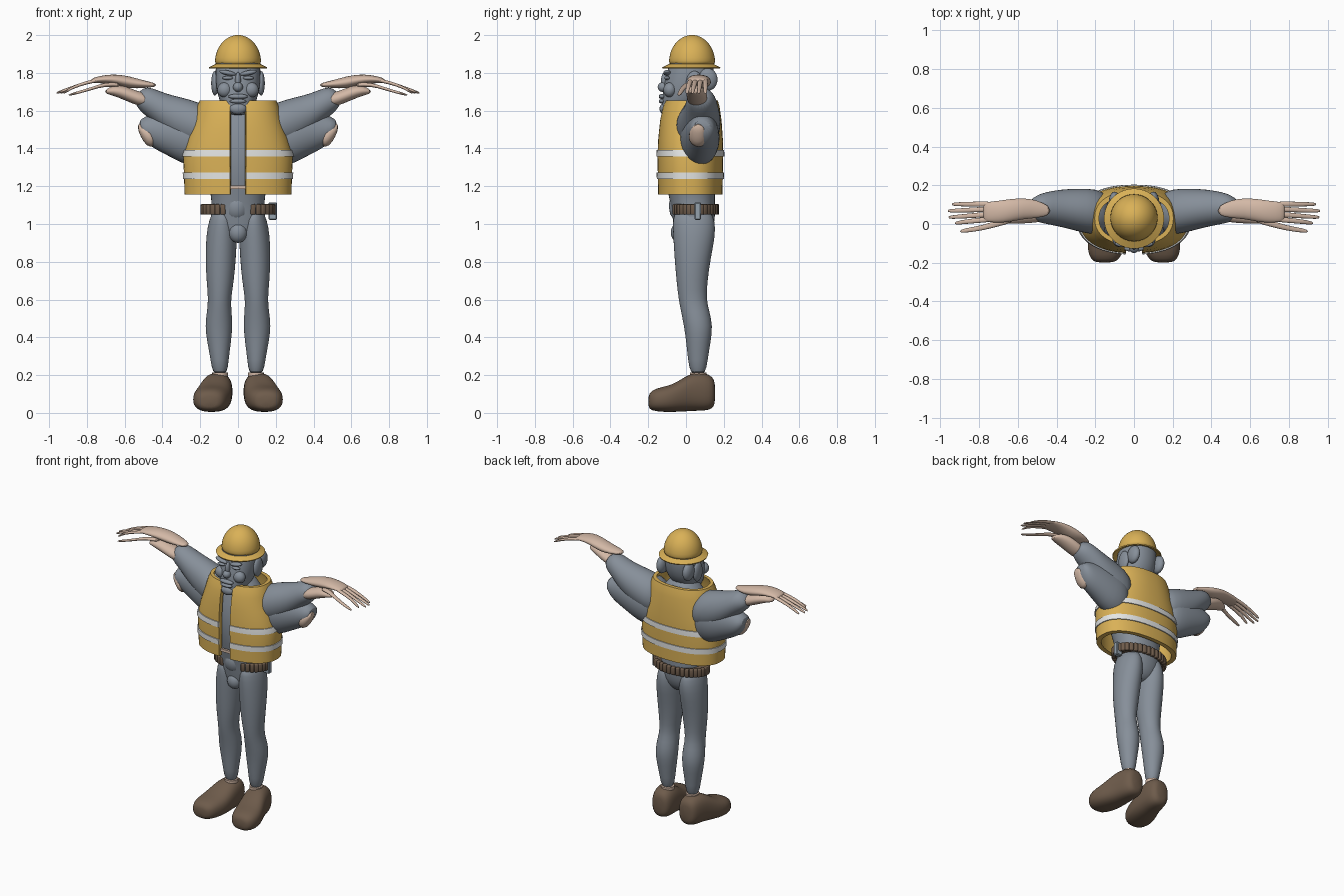
import bpy, bmesh, math
from mathutils import Vector, Matrix


def mat(name, rgb):
    m = bpy.data.materials.new(name)
    m.diffuse_color = (*rgb, 1)
    return m


GREY = mat("slate grey", (0.24, 0.275, 0.32))
GOLD = mat("safety yellow", (0.70, 0.44, 0.095))
WHITE = mat("reflective white", (0.78, 0.79, 0.78))
BROWN = mat("boot brown", (0.155, 0.105, 0.07))
SKIN = mat("pale skin", (0.65, 0.48, 0.38))
STEEL = mat("buckle grey", (0.30, 0.36, 0.42))


def finish(bm, name, m, angle=50, sub=0):
    bmesh.ops.recalc_face_normals(bm, faces=bm.faces)
    me = bpy.data.meshes.new(name)
    bm.to_mesh(me)
    bm.free()
    me.materials.append(m)
    ob = bpy.data.objects.new(name, me)
    bpy.context.collection.objects.link(ob)
    if sub:
        ob.modifiers.new("smooth", "SUBSURF").levels = sub
        ob.modifiers["smooth"].render_levels = sub
    bpy.ops.object.select_all(action='DESELECT')
    ob.select_set(True)
    bpy.context.view_layer.objects.active = ob
    bpy.ops.object.shade_smooth_by_angle(angle=math.radians(angle))
    return ob


def spow(v, p):
    return math.copysign(abs(v) ** p, v)


def loft(name, m, axis, stations, side=1, power=2.0, seg=18, sub=1):
    """Skin over oval sections: (position, a_min, a_max, b_min, b_max)."""
    bm = bmesh.new()
    rings = []
    for t, a0, a1, b0, b1 in stations:
        ring = []
        for i in range(seg):
            w = math.tau * i / seg
            a = (a0 + a1) / 2 + (a1 - a0) / 2 * spow(math.cos(w), 2 / power)
            b = (b0 + b1) / 2 + (b1 - b0) / 2 * spow(math.sin(w), 2 / power)
            x, y, z = {'x': (t, a, b), 'y': (a, t, b), 'z': (a, b, t)}[axis]
            ring.append(bm.verts.new((x * side, y, z)))
        rings.append(ring)
    for r, s in zip(rings, rings[1:]):
        for i in range(seg):
            j = (i + 1) % seg
            bm.faces.new((r[i], r[j], s[j], s[i]))
    bm.faces.new(rings[0])
    bm.faces.new(rings[-1])
    return finish(bm, name, m, 60, sub)


def ball(name, m, c, r, tilt=0):
    bm = bmesh.new()
    bmesh.ops.create_uvsphere(bm, u_segments=20, v_segments=12, radius=1)
    M = Matrix.Translation(c) @ Matrix.Rotation(tilt, 4, 'Y') @ Matrix.Diagonal((*r, 1))
    bm.transform(M)
    return finish(bm, name, m)


def box(bm, c, s, turn=0):
    M = Matrix.Translation(c) @ Matrix.Rotation(turn, 4, 'Z') @ Matrix.Diagonal((*s, 1))
    return bmesh.ops.create_cube(bm, size=1, matrix=M)['verts']


# vest outline by height: (z, half width, front y, back y)
VEST = [(1.155, .283, -.148, .193), (1.36, .29, -.152, .197), (1.45, .268, -.148, .195),
        (1.55, .235, -.138, .188), (1.62, .217, -.122, .178), (1.655, .203, -.108, .168)]


def vest_at(z):
    for p, q in zip(VEST, VEST[1:]):
        if z <= q[0] + 1e-6:
            k = (z - p[0]) / (q[0] - p[0])
            return [u + (v - u) * k for u, v in zip(p[1:], q[1:])]


def vest_shell(name, m, zs, grow, thick, gap=.042, seg=56):
    """Open-fronted wrap following the vest outline."""
    bm = bmesh.new()
    rows = []
    for z in zs:
        hw, y0, y1 = vest_at(z)
        start = math.asin((gap / hw) ** 1.15)
        row = []
        for i in range(seg + 1):
            w = start + (math.tau - 2 * start) * i / seg
            x = (hw + grow) * spow(math.sin(w), 1 / 1.15)
            y = (y0 + y1) / 2 - ((y1 - y0) / 2 + grow) * spow(math.cos(w), 1 / 1.15)
            row.append((x, y, z))
        rows.append(row)
    inner = [[(x * (1 - thick / .25), .02 + (y - .02) * (1 - thick / .17), z)
              for x, y, z in r] for r in rows]
    loop = rows + inner[::-1]
    vs = [[bm.verts.new(p) for p in r] for r in loop]
    n = len(vs)
    for k in range(n):
        r, s = vs[k], vs[(k + 1) % n]
        for i in range(seg):
            bm.faces.new((r[i], r[i + 1], s[i + 1], s[i]))
    bm.faces.new([r[0] for r in vs])
    bm.faces.new([r[-1] for r in vs])
    return finish(bm, name, m, 45)


vest_shell("vest", GOLD, [1.155, 1.25, 1.36, 1.41, 1.45, 1.5, 1.55, 1.59, 1.62, 1.655], 0, .028)
vest_shell("lower_reflective_band", WHITE, [1.237, 1.243, 1.267, 1.273], .006, .012)
vest_shell("upper_reflective_band", WHITE, [1.357, 1.363, 1.387, 1.393], .006, .012)

# torso, pelvis and neck
loft("torso", GREY, 'z', [(.9, -.05, .05, -.03, .08), (.93, -.10, .10, -.055, .125),
     (1.0, -.15, .15, -.068, .155), (1.08, -.145, .145, -.08, .155), (1.16, -.14, .14, -.095, .155),
     (1.3, -.19, .19, -.125, .155), (1.45, -.205, .205, -.12, .16), (1.56, -.18, .18, -.09, .15),
     (1.62, -.11, .11, -.07, .13), (1.68, -.075, .075, -.06, .11)], power=2.2)
ball("crotch_fold", GREY, (0, -.035, .955), (.05, .045, .055))
bm = bmesh.new()
box(bm, (0, -.128, 1.195), (.10, .016, .018))
finish(bm, "vest_strap", SKIN)

# belt of rounded pouches, open at the front
bm = bmesh.new()
COUNT = 36
for i in range(COUNT):
    w = math.tau * (i + .5) / COUNT
    x, y = .186 * math.sin(w), .048 - .115 * math.cos(w)
    if y < 0 and -.075 < x < .055:
        continue
    turn = math.atan2(.115 * math.sin(w), .186 * math.cos(w))
    box(bm, (x, y, 1.077), (.027, .026, .056), turn)
bmesh.ops.bevel(bm, geom=bm.edges[:], offset=.006, segments=2, affect='EDGES', profile=.5)
finish(bm, "pouch_belt", BROWN)
loft("belt_strap", BROWN, 'z', [(1.055, -.178, .178, -.058, .155), (1.10, -.178, .178, -.058, .155)],
     sub=0, seg=32)
loft("hip_front", GREY, 'z', [(1.02, -.075, .065, -.085, .05), (1.08, -.075, .065, -.09, .05),
     (1.15, -.075, .065, -.097, .05)])
bm = bmesh.new()
box(bm, (.184, .062, 1.068), (.045, .035, .092))
bmesh.ops.bevel(bm, geom=bm.edges[:], offset=.005, segments=1, affect='EDGES')
finish(bm, "belt_radio", STEEL, 30)

# head and face
loft("head", GREY, 'z', [(1.575, -.035, .035, -.115, -.05), (1.60, -.07, .07, -.13, .03),
     (1.65, -.10, .10, -.13, .10), (1.72, -.118, .118, -.122, .14), (1.80, -.122, .122, -.105, .152),
     (1.87, -.118, .118, -.08, .148), (1.93, -.09, .09, -.05, .11)], power=2.2)
ball("nose", GREY, (0, -.122, 1.725), (.026, .028, .026))
ball("nose_bridge", GREY, (0, -.11, 1.76), (.015, .022, .045))
ball("upper_lip", GREY, (0, -.126, 1.675), (.052, .018, .014))
ball("lower_lip", GREY, (0, -.127, 1.65), (.044, .017, .012))
ball("chin", GREY, (0, -.115, 1.61), (.045, .025, .03))
for s in (-1, 1):
    ball("brow", GREY, (s * .055, -.10, 1.80), (.045, .02, .013), s * -.2)
    ball("eyelid", GREY, (s * .055, -.10, 1.773), (.03, .015, .01))
    ball("cheek", GREY, (s * .07, -.085, 1.71), (.04, .035, .04))
    ball("ear", GREY, (s * .122, .045, 1.745), (.02, .045, .065))
    ball("temple_hair", GREY, (s * .10, .115, 1.765), (.03, .052, .06))

# helmet dome and thin brim
loft("helmet", GOLD, 'z', [(1.835, -.122, .122, -.090, .154)] +
     [(1.86 + .141 * math.sin(a), -.124 * math.cos(a), .124 * math.cos(a),
       .032 - .124 * math.cos(a), .032 + .124 * math.cos(a))
      for a in (0, .3, .6, .9, 1.15, 1.35, 1.5)], seg=28)
bm = bmesh.new()
prof = [(.118, 1.838), (.152, 1.822), (.155, 1.829), (.118, 1.847)]
rings = [[bm.verts.new((r * math.sin(math.tau * i / 40), .028 - r * math.cos(math.tau * i / 40), z))
          for r, z in prof] for i in range(40)]
for i in range(40):
    r, s = rings[i], rings[(i + 1) % 40]
    for k in range(4):
        bm.faces.new((r[k], r[(k + 1) % 4], s[(k + 1) % 4], s[k]))
finish(bm, "helmet_brim", GOLD)

for s in (-1, 1):
    # leg with thigh, knee and calf
    loft("leg", GREY, 'z', [(.20, .055, .135, .022, .105), (.28, .05, .145, .01, .115),
         (.38, .035, .165, .0, .132), (.46, .028, .176, -.012, .143), (.54, .033, .165, -.028, .125),
         (.60, .038, .158, -.04, .108), (.70, .02, .168, -.052, .115), (.82, .01, .174, -.062, .132),
         (.94, .003, .17, -.07, .158), (1.02, .01, .155, -.072, .155), (1.08, .03, .13, -.06, .13)], s)
    loft("ankle", SKIN, 'z', [(.15, .055, .135, .02, .11), (.215, .053, .137, .02, .108)], s, sub=0)
    # shoe, toes splayed outward
    loft("shoe", BROWN, 'y', [(-.2, .11, .19, .03, .09), (-.185, .075, .225, .012, .12),
         (-.13, .05, .243, .004, .138), (-.07, .035, .235, .004, .15), (-.01, .03, .212, .006, .19),
         (.04, .028, .195, .01, .215), (.10, .028, .18, .01, .213), (.14, .04, .165, .02, .195),
         (.155, .065, .14, .05, .16)], s, 2.5)
    # sleeve: raised upper part and hanging lower fold
    loft("upper_sleeve", GREY, 'x', [(.12, -.05, .15, 1.38, 1.60), (.2, -.06, .185, 1.38, 1.645),
         (.29, -.04, .185, 1.41, 1.67), (.38, -.015, .18, 1.47, 1.69), (.46, .0, .165, 1.55, 1.725),
         (.50, .01, .15, 1.58, 1.725), (.545, .03, .12, 1.63, 1.68)], s)
    loft("lower_sleeve", GREY, 'x', [(.14, -.03, .15, 1.3, 1.56), (.22, -.035, .18, 1.30, 1.6),
         (.29, -.03, .18, 1.315, 1.6), (.37, -.01, .175, 1.36, 1.6), (.44, .01, .165, 1.395, 1.59),
         (.49, .02, .155, 1.43, 1.57), (.525, .035, .135, 1.49, 1.55)], s)
    loft("sleeve_lining", SKIN, 'x', [(.44, .01, .12, 1.40, 1.5), (.485, .015, .115, 1.41, 1.53),
         (.515, .03, .10, 1.46, 1.53), (.53, .04, .09, 1.50, 1.53)], s)
    # forearm and hand
    loft("forearm", SKIN, 'x', [(.46, .01, .11, 1.61, 1.69), (.53, .005, .115, 1.625, 1.70),
         (.60, .0, .11, 1.655, 1.735), (.66, .0, .09, 1.68, 1.735), (.705, .02, .06, 1.69, 1.71)], s)
    loft("hand", SKIN, 'x', [(.43, .045, .09, 1.725, 1.745), (.50, .03, .125, 1.72, 1.76),
         (.57, .025, .135, 1.715, 1.782), (.64, .01, .13, 1.735, 1.793), (.70, .005, .12, 1.745, 1.79),
         (.76, .01, .115, 1.745, 1.778), (.78, .02, .105, 1.745, 1.765)], s)
    for i, (tip, ty) in enumerate([(.925, .005), (.958, .035), (.962, .068), (.94, .102)]):
        ky = .025 + .026 * i
        path = [(.73, ky, 1.763, .015), (.80, ky * .7 + ty * .3, 1.75, .014),
                (.88, ky * .3 + ty * .7, 1.722, .012), (tip - .012, ty, 1.698, .010), (tip, ty, 1.692, .005)]
        loft("finger", SKIN, 'x', [(x, y - r, y + r, z - r * .7, z + r * .7) for x, y, z, r in path],
             s, seg=10)
    thumb = [(.62, .03, 1.735, .024), (.70, .005, 1.742, .018), (.78, -.02, 1.715, .014),
             (.86, -.032, 1.692, .013), (.90, -.038, 1.682, .008)]
    loft("thumb", SKIN, 'x', [(x, y - r, y + r, z - r * .6, z + r * .6) for x, y, z, r in thumb],
         s, seg=10)
